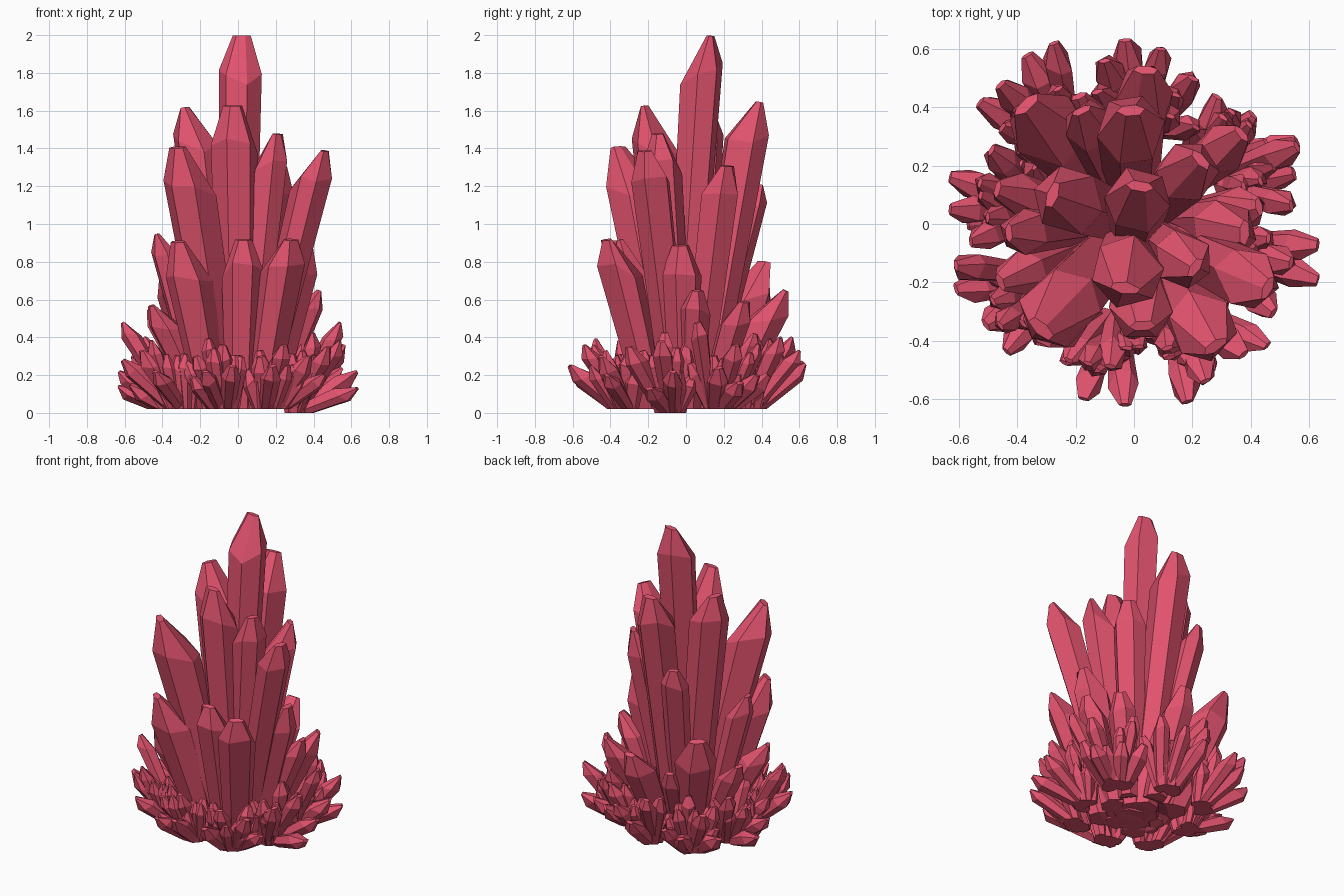
import bpy, bmesh, math, random
from mathutils import Vector

if "Cube" in bpy.data.objects:
    bpy.data.objects.remove(bpy.data.objects["Cube"])

rng = random.Random(11)
mat = bpy.data.materials.new("crystal_red")
mat.diffuse_color = (0.75, 0.085, 0.155, 1)
mat.use_nodes = True
mat.node_tree.nodes["Principled BSDF"].inputs["Base Color"].default_value = mat.diffuse_color


def crystal(name, base, tip, r, floor=0.02, foot=0.65, lean=0.3):
    """Six-sided shard: narrow foot, shoulder higher on the outer side, chisel tip shifted outward."""
    base, tip = Vector(base), Vector(tip)
    d = (tip - base).normalized()
    out = Vector((tip.x, tip.y, 0))
    u = (out - d * d.dot(out)).normalized()      # outward, across the axis
    v = d.cross(u)
    tip = tip - u * (lean * r)
    d = (tip - base).normalized()
    length = (tip - base).length
    turn = rng.uniform(0, math.pi / 3)
    angles = [turn + math.pi / 3 * i + rng.uniform(-.15, .15) for i in range(6)]
    bm = bmesh.new()
    rings = []
    for part, t, s in (("foot", -.3 * r, foot), ("shoulder", length - 1.7 * r, 1.0),
                       ("tip", length - 0.03 * r, 0.42)):
        ring = []
        for ang in angles:
            x, y = math.cos(ang) * s * r, math.sin(ang) * s * r
            h = t
            if part == "shoulder":
                h += (0.5 * math.cos(ang) + rng.uniform(-.3, .3)) * r
            elif part == "tip":
                x = x * 0.4 + lean * r
            ring.append(bm.verts.new(base + d * h + u * x + v * y))
        rings.append(ring)
    for lo, hi in zip(rings, rings[1:]):
        for i in range(6):
            j = (i + 1) % 6
            bm.faces.new((lo[i], lo[j], hi[j], hi[i]))
    bm.faces.new(rings[0][::-1])
    bm.faces.new(rings[-1])
    cut = bmesh.ops.bisect_plane(bm, geom=bm.verts[:] + bm.edges[:] + bm.faces[:],
                                 plane_co=(0, 0, floor), plane_no=(0, 0, 1), clear_inner=True)
    edges = [e for e in cut["geom_cut"] if isinstance(e, bmesh.types.BMEdge)]
    if edges:
        bmesh.ops.holes_fill(bm, edges=edges, sides=0)
    bmesh.ops.recalc_face_normals(bm, faces=bm.faces)
    me = bpy.data.meshes.new(name)
    bm.to_mesh(me)
    bm.free()
    me.materials.append(mat)
    bpy.context.collection.objects.link(bpy.data.objects.new(name, me))


# tall spires: tip x, y, z, radius
spires = [
    (0.02, 0.13, 2.00, .115), (-0.03, -0.22, 1.63, .125), (-0.28, 0.10, 1.62, .12),
    (-0.01, 0.39, 1.65, .12), (-0.32, -0.36, 1.41, .135), (0.21, -0.15, 1.48, .10),
    (0.46, -0.22, 1.39, .105), (0.23, 0.22, 1.31, .105), (-0.18, 0.39, 1.21, .085),
]
for i, (x, y, z, r) in enumerate(spires):
    k = -.25 if i == 0 else .22
    crystal(f"spire_{i + 1}", (x * k, y * k, .06), (x, y, z), r, foot=.75)

# mid-height shards around the spires
shards = [
    (-0.43, -0.03, 0.95, .08), (-0.32, -0.39, 0.91, .12), (0.03, -0.35, 0.92, .11),
    (0.28, -0.42, 0.92, .115), (0.38, -0.03, 0.89, .11), (-0.37, 0.41, 0.80, .13),
    (0.04, 0.53, 0.65, .105), (0.43, 0.06, 0.65, .08), (0.37, 0.31, 0.59, .085),
    (-0.46, -0.20, 0.57, .08), (-0.47, 0.12, 0.55, .075), (-0.19, 0.44, 0.55, .07),
]
for i, (x, y, z, r) in enumerate(shards):
    crystal(f"shard_{i + 1}", (x * .42, y * .42, .05), (x, y, z), r, foot=.7)

# clumps: foot x, y that the low crystals fan out from (the first reaches z = 0)
clumps = [(.32, -.09), (.18, -.34), (-.08, -.36), (-.32, -.24),
          (-.37, .06), (-.27, .32), (.03, .36), (.31, .19)]

# low outer fringe: tip x, y, z
fringe = [
    (-.27, .61, .27), (-.36, .57, .22), (-.03, .62, .26), (.09, .59, .33), (.20, .49, .4),
    (.28, .43, .2), (-.52, .41, .2), (-.45, .47, .36), (.40, .37, .2), (.55, .26, .36),
    (.54, .17, .24), (.53, .06, .48), (.62, -.07, .22), (.62, -.19, .13), (.45, -.41, .2),
    (.37, -.44, .3), (.24, -.53, .36), (.18, -.60, .25), (.12, -.45, .3), (-.03, -.61, .25),
    (-.17, -.59, .22), (-.08, -.48, .36), (-.22, -.46, .3), (-.43, -.43, .22),
    (-.50, -.34, .33), (-.60, -.22, .28), (-.60, -.14, .48), (-.55, -.06, .3),
    (-.62, .05, .22), (-.62, .16, .14), (-.48, .25, .4), (.53, -.13, .38), (.55, .28, .16),
    (-.56, .0, .15), (.3, .36, .42), (.47, -.3, .35), (-.1, .55, .4),
]
for i, (x, y, z) in enumerate(fringe):
    cx, cy = min(clumps, key=lambda c: (c[0] - x) ** 2 + (c[1] - y) ** 2)
    base = (cx * .6 + x * .22, cy * .6 + y * .22, .01)
    floor = 0.0 if (cx, cy) == clumps[0] else 0.02
    crystal(f"fringe_{i + 1}", base, (x * 1.02, y * 1.02, z), rng.uniform(.048, .058), floor, lean=0)

# small filler crystals fanned steeply from each clump
for n, (cx, cy) in enumerate(clumps):
    facing = math.atan2(cy, cx)
    for i in range(9):
        ang = facing + (i - 4) * .42 + rng.uniform(-.15, .15)
        reach = rng.uniform(.08, .2)
        z = rng.uniform(.26, .46) - reach * .4
        dx, dy = math.cos(ang), math.sin(ang)
        crystal(f"filler_{n + 1}_{i + 1}", (cx * .92 + dx * .05, cy * .92 + dy * .05, .01),
                (cx + dx * reach, cy + dy * reach, z), rng.uniform(.042, .054),
                0.0 if n == 0 else 0.02, lean=0)
